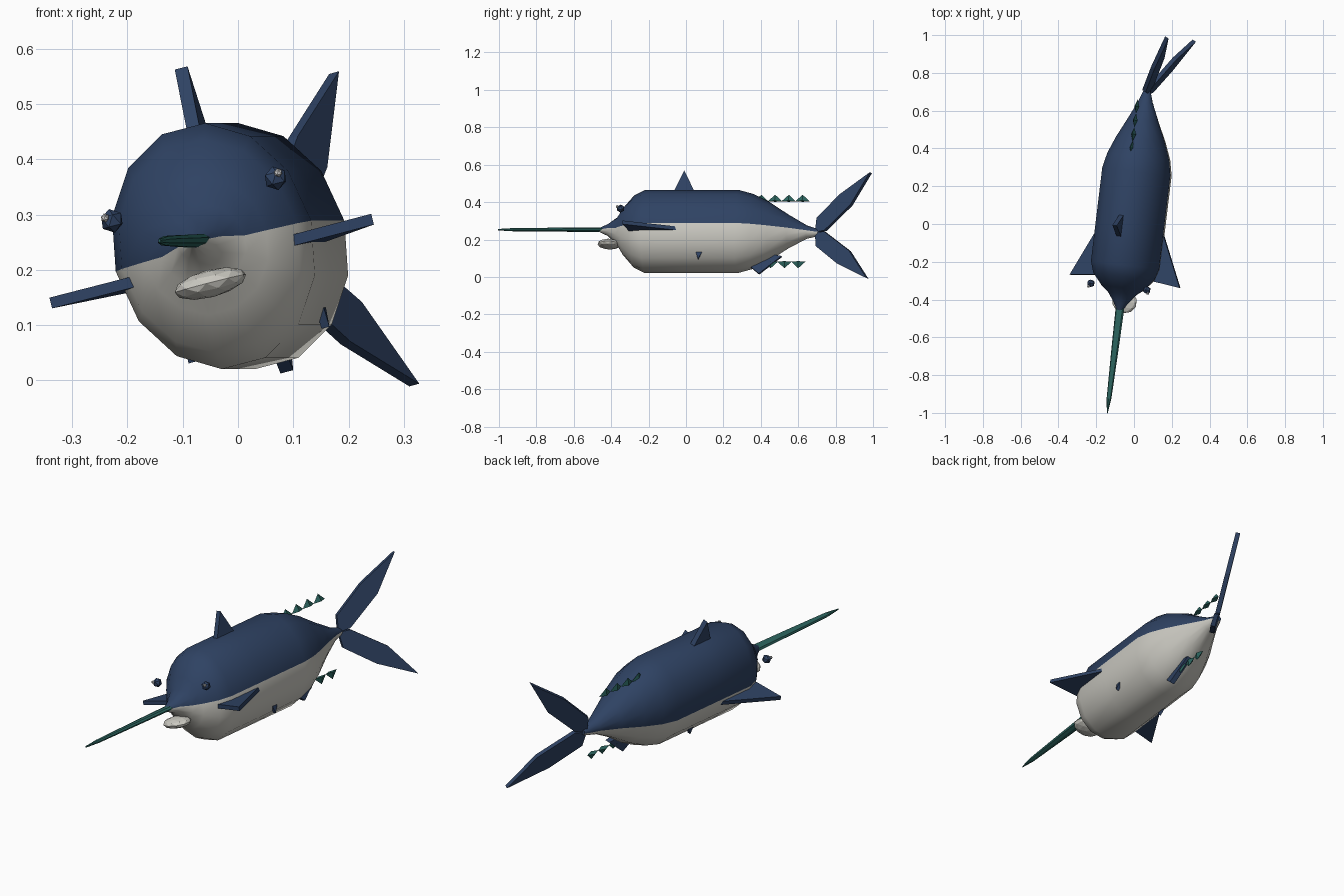
import bpy, bmesh, math
from mathutils import Matrix, Vector

if "Cube" in bpy.data.objects:
    bpy.data.objects.remove(bpy.data.objects["Cube"])

# Whole fish is built upright along y, then rolled and yawed into its pose
POSE = (Matrix.Translation((-0.018, 0, 0.243)) @ Matrix.Rotation(math.radians(-6.9), 4, 'Z')
        @ Matrix.Rotation(math.radians(-14.5), 4, 'Y'))


def material(name, color):
    m = bpy.data.materials.new(name)
    m.diffuse_color = (*color, 1)
    m.use_nodes = True
    m.node_tree.nodes["Principled BSDF"].inputs["Base Color"].default_value = m.diffuse_color
    return m


NAVY = material("navy", (0.028, 0.055, 0.125))
PALE = material("pale_belly", (0.6, 0.59, 0.54))
TEAL = material("teal", (0.025, 0.13, 0.115))
WHITE = material("eye_white", (0.8, 0.8, 0.8))


def finish(name, bm, mats, local=Matrix.Identity(4), smooth=None):
    bmesh.ops.recalc_face_normals(bm, faces=bm.faces)
    me = bpy.data.meshes.new(name)
    bm.to_mesh(me)
    bm.free()
    for m in mats:
        me.materials.append(m)
    ob = bpy.data.objects.new(name, me)
    bpy.context.collection.objects.link(ob)
    ob.matrix_world = POSE @ local
    if smooth:
        bpy.ops.object.select_all(action='DESELECT')
        ob.select_set(True)
        bpy.context.view_layer.objects.active = ob
        bpy.ops.object.shade_smooth_by_angle(angle=math.radians(smooth))
    return ob


def loft(stations, sides):
    """Skin elliptical rings given as (y, half width, half height, z)."""
    bm = bmesh.new()
    rings = []
    for y, a, b, z in stations:
        rings.append([bm.verts.new((a * math.cos(t), y, z + b * math.sin(t)))
                      for t in (2 * math.pi * i / sides for i in range(sides))])
    for r, s in zip(rings, rings[1:]):
        for i in range(sides):
            f = bm.faces.new((r[i], r[(i + 1) % sides], s[(i + 1) % sides], s[i]))
            f.material_index = 1 if i >= sides // 2 else 0
    bm.faces.new(rings[0])
    bm.faces.new(rings[-1])
    return bm


def plate(name, outline, axis, thick, local=Matrix.Identity(4)):
    """Flat fin: outline in (x, y) when axis is 'Z', in (y, z) when axis is 'X'."""
    bm = bmesh.new()
    d = Vector((0, 0, thick)) if axis == 'Z' else Vector((thick, 0, 0))
    pts = [Vector((p, q, 0)) if axis == 'Z' else Vector((0, p, q)) for p, q in outline]
    face = bm.faces.new([bm.verts.new(p - d / 2) for p in pts])
    ext = bmesh.ops.extrude_face_region(bm, geom=[face])
    bmesh.ops.translate(bm, vec=d, verts=[v for v in ext['geom'] if isinstance(v, bmesh.types.BMVert)])
    return finish(name, bm, [NAVY], local)


def ball(name, pos, scale, mat, sub=1, smooth=None):
    bm = bmesh.new()
    bmesh.ops.create_icosphere(bm, subdivisions=sub, radius=1)
    return finish(name, bm, [mat], Matrix.Translation(pos) @ Matrix.Diagonal((*scale, 1)), smooth)


# Two-tone body
body = [(-.468, .012, .010, .008), (-.42, .04, .032, .008), (-.37, .078, .075, 0), (-.34, .115, .125, 0),
        (-.28, .165, .195, 0), (-.22, .184, .225, 0), (0, .184, .225, 0), (.28, .184, .225, 0),
        (.36, .167, .203, 0), (.45, .132, .158, 0), (.55, .085, .092, 0), (.65, .04, .036, -.003),
        (.70, .023, .022, -.006), (.725, .013, .013, -.006)]
finish("body", loft(body, 14), [NAVY, PALE], smooth=50)

# Long flat bill
bill = [(-.43, .024, .012, .01), (-.65, .02, .011, .01), (-.93, .013, .009, .01), (-1.012, .002, .004, .01)]
finish("bill", loft(bill, 8), [TEAL, TEAL])

# Lower jaw
ball("lower_jaw", (0, -.412, -.07), (.068, .062, .025), PALE, 2)

# Paired parts: eyes, pectoral fins, pelvic fin tips
for side, s in (("left", -1), ("right", 1)):
    ball(f"{side}_eye", (s * .154, -.337, .087), (.022, .022, .022), NAVY)
    ball(f"{side}_eye_glint", (s * .163, -.354, .095), (.008, .008, .008), WHITE)
    plate(f"{side}_pectoral_fin", [(s * .13, -.285), (s * .303, -.305), (s * .165, -.005)], 'Z', .02,
          Matrix.Translation((0, 0, -.028)))
    plate(f"{side}_pelvic_fin", [(.07, -.14), (.11, -.14), (.085, -.185)], 'X', .015,
          Matrix.Translation((s * .125, 0, 0)))

# Dorsal and anal fins
plate("dorsal_fin", [(-.08, .2), (.05, .2), (-.018, .333)], 'X', .024)
plate("anal_fin", [(.34, -.185), (.40, -.235), (.52, -.138), (.43, -.125)], 'X', .024)

# Forked tail swung to one side
swing = Matrix.Translation((0, .70, -.006)) @ Matrix.Rotation(math.radians(-26), 4, 'Z')
lobe = [(0, 0), (.008, .078), (.15, .192), (.338, .292), (.22, .126), (.06, .004)]
for name, s in (("upper", 1), ("lower", -1)):
    plate(f"{name}_tail_lobe", [(y, s * z) for y, z in lobe], 'X', .022, swing)

# Rows of small pyramid finlets above and below the tail stem
for row, s, y0 in (("upper", 1, .40), ("lower", -1, .388)):
    for i in range(4):
        bm = bmesh.new()
        bmesh.ops.create_cone(bm, cap_ends=True, segments=4, radius1=.038, radius2=0, depth=.036)
        place = Matrix.Translation((0, y0 + .074 * i, s * .185)) @ Matrix.Diagonal((.35, 1, s, 1))
        finish(f"{row}_finlet_{i + 1}", bm, [TEAL], place)
